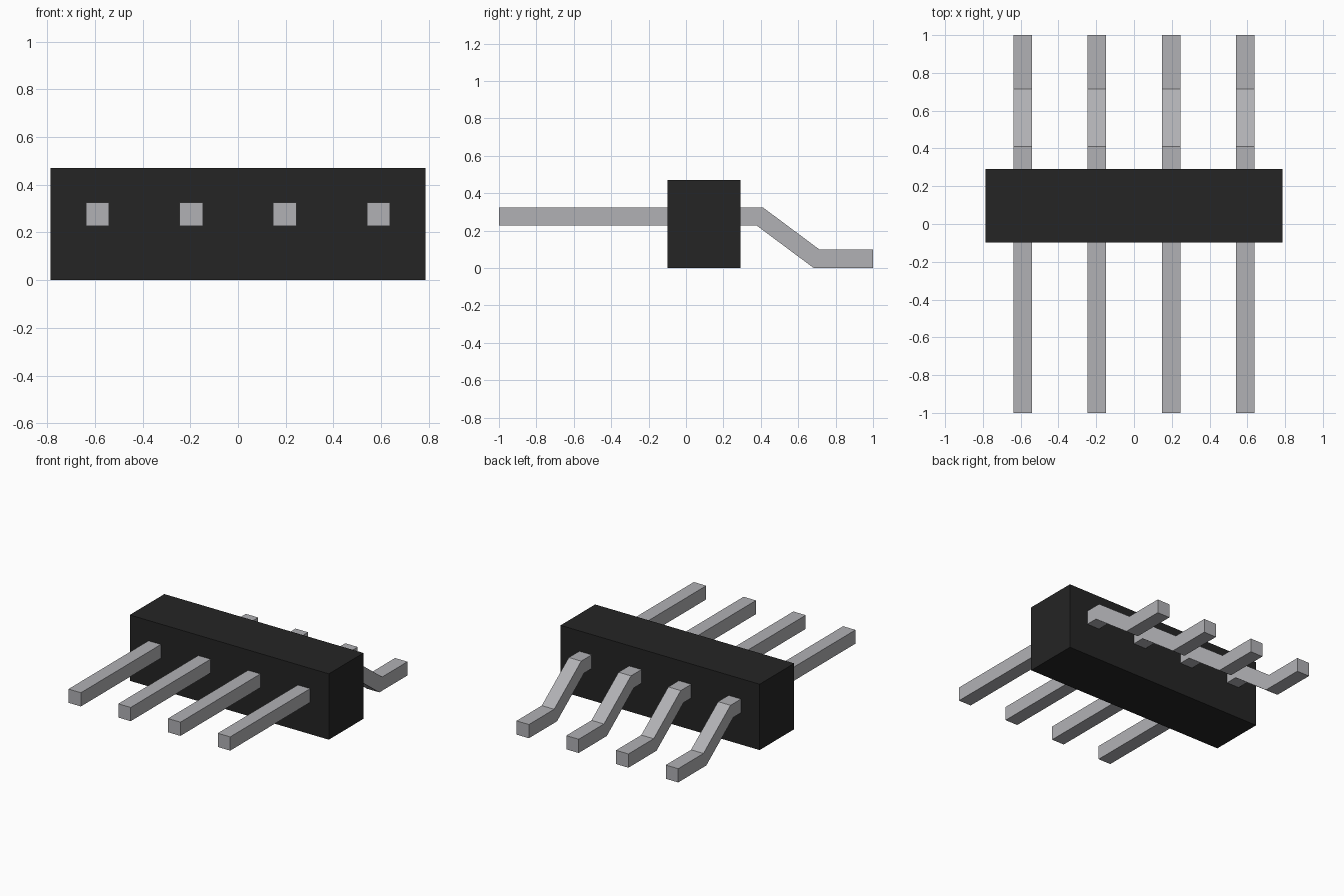
import bpy
import bmesh

cube = bpy.data.objects.get("Cube")
if cube:
    bpy.data.objects.remove(cube, do_unlink=True)


def make_material(name, rgb):
    mat = bpy.data.materials.new(name)
    mat.use_nodes = True
    color = (*rgb, 1.0)
    mat.diffuse_color = color
    mat.node_tree.nodes["Principled BSDF"].inputs["Base Color"].default_value = color
    return mat


def extrude_profile(name, profile, x_center, width, mat):
    """Extrude a closed (y, z) outline along x into a solid."""
    bm = bmesh.new()
    verts = [bm.verts.new((x_center - width / 2, y, z)) for y, z in profile]
    face = bm.faces.new(verts)
    result = bmesh.ops.extrude_face_region(bm, geom=[face])
    moved = [g for g in result["geom"] if isinstance(g, bmesh.types.BMVert)]
    bmesh.ops.translate(bm, verts=moved, vec=(width, 0, 0))
    bmesh.ops.recalc_face_normals(bm, faces=bm.faces[:])
    mesh = bpy.data.meshes.new(name)
    bm.to_mesh(mesh)
    bm.free()
    mesh.materials.append(mat)
    obj = bpy.data.objects.new(name, mesh)
    bpy.context.collection.objects.link(obj)
    return obj


black_plastic = make_material("black plastic", (0.018, 0.018, 0.018))
grey_metal = make_material("grey metal", (0.44, 0.44, 0.46))

PITCH = 0.393
PIN = 0.098
PIN_Z = 0.227
PIN_COUNT = 4

# Housing block
front, back, height = -0.098, 0.292, 0.47
housing = [(front, 0), (back, 0), (back, height), (front, height)]
extrude_profile("housing", housing, 0, PITCH * PIN_COUNT, black_plastic)

# Pins: straight at the front, stepped down to the ground at the back
pin_outline = [
    (-1, PIN_Z), (0.378, PIN_Z), (0.683, 0), (1, 0),
    (1, PIN), (0.715, PIN), (0.41, PIN_Z + PIN), (-1, PIN_Z + PIN),
]
for i in range(PIN_COUNT):
    x = (i - (PIN_COUNT - 1) / 2) * PITCH
    extrude_profile(f"pin_{i + 1}", pin_outline, x, PIN, grey_metal)
